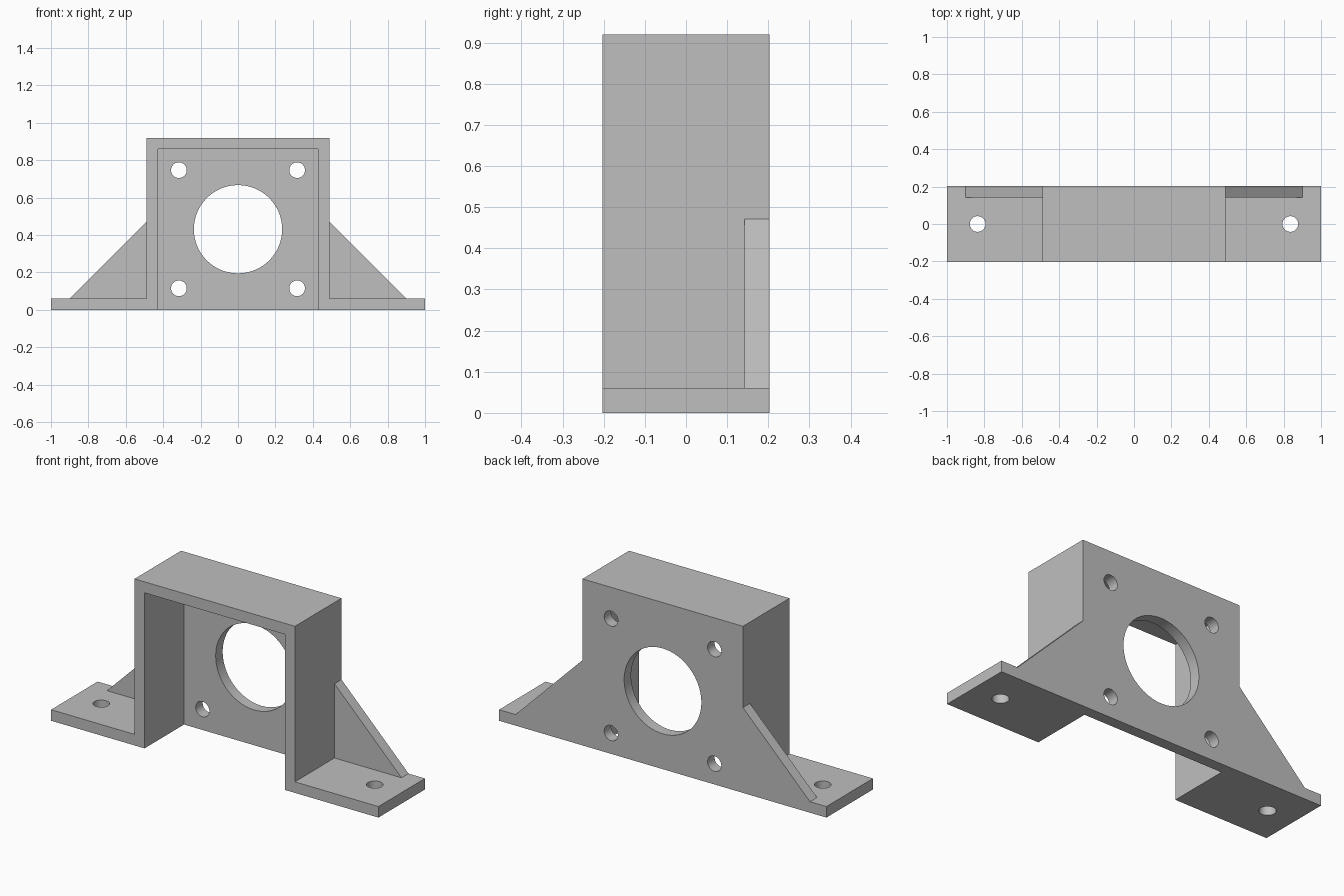
import bpy
import bmesh
from mathutils import Matrix, Vector

cube = bpy.data.objects.get("Cube")
if cube:
    bpy.data.objects.remove(cube, do_unlink=True)

HALF_DEPTH = 0.203   # half of the depth in y
WALL = 0.061         # sheet thickness
BOX_X = 0.49         # half width of the housing
TOP = 0.92           # total height
RIB_X, RIB_Z = 0.90, 0.471
BORE_Z = 0.431

grey = bpy.data.materials.new("grey metal")
grey.use_nodes = True
colour = (0.52, 0.52, 0.52, 1)
grey.diffuse_color = colour
grey.node_tree.nodes["Principled BSDF"].inputs["Base Color"].default_value = colour


def link(name, bm):
    bmesh.ops.recalc_face_normals(bm, faces=bm.faces)
    mesh = bpy.data.meshes.new(name)
    bm.to_mesh(mesh)
    bm.free()
    mesh.materials.append(grey)
    obj = bpy.data.objects.new(name, mesh)
    bpy.context.collection.objects.link(obj)
    return obj


def extrude_outline(name, points, y0, y1):
    """Extrude an x-z outline from y0 to y1."""
    bm = bmesh.new()
    face = bm.faces.new([bm.verts.new((x, y0, z)) for x, z in points])
    out = bmesh.ops.extrude_face_region(bm, geom=[face])
    verts = [v for v in out["geom"] if isinstance(v, bmesh.types.BMVert)]
    bmesh.ops.translate(bm, verts=verts, vec=(0, y1 - y0, 0))
    return link(name, bm)


def drill(name, centre, radius, axis, length, sides):
    """Cylinder used as a hole cutter."""
    bm = bmesh.new()
    turn = Vector((0, 0, 1)).rotation_difference(Vector(axis)).to_matrix().to_4x4()
    bmesh.ops.create_cone(bm, cap_ends=True, segments=sides, radius1=radius,
                          radius2=radius, depth=length,
                          matrix=Matrix.Translation(centre) @ turn)
    return link(name, bm)


def apply_boolean(target, other, operation):
    mod = target.modifiers.new(operation.lower(), "BOOLEAN")
    mod.operation = operation
    mod.solver = "EXACT"
    mod.object = other
    bpy.context.view_layer.objects.active = target
    bpy.ops.object.modifier_apply(modifier=mod.name)
    bpy.data.objects.remove(other, do_unlink=True)


# Housing with side flanges: a hat-shaped outline, mirrored
right_half = [(1, 0), (1, WALL), (BOX_X, WALL), (BOX_X, TOP)]
outline = right_half + [(-x, z) for x, z in reversed(right_half)]
bracket = extrude_outline("motor_bracket", outline, -HALF_DEPTH, HALF_DEPTH)

# Triangular ribs flush with the back
for side in (-1, 1):
    inset = BOX_X - WALL / 2
    rib = [(RIB_X, WALL), (BOX_X, RIB_Z), (inset, RIB_Z),
           (inset, WALL / 2), (RIB_X, WALL / 2)]
    apply_boolean(bracket, extrude_outline(
        "rib", [(side * x, z) for x, z in rib],
        HALF_DEPTH - WALL, HALF_DEPTH), "UNION")

# Pocket open at the front and below
inner = BOX_X - WALL
pocket = [(-inner, -0.2), (inner, -0.2), (inner, TOP - WALL), (-inner, TOP - WALL)]
apply_boolean(bracket, extrude_outline("pocket", pocket, -0.5, HALF_DEPTH - WALL),
              "DIFFERENCE")

# Central bore and four screw holes in the back plate, one hole per flange
back = HALF_DEPTH - WALL / 2
holes = [((0, back, BORE_Z), 0.236, (0, 1, 0), 64)]
for side in (-1, 1):
    holes.append(((side * 0.836, 0, WALL / 2), 0.042, (0, 0, 1), 32))
    for up in (-1, 1):
        holes.append(((side * 0.316, back, BORE_Z + up * 0.316), 0.042, (0, 1, 0), 32))
for centre, radius, axis, sides in holes:
    apply_boolean(bracket, drill("hole", centre, radius, axis, 0.2, sides), "DIFFERENCE")

# Smooth bores with sharp edges elsewhere
bpy.ops.object.select_all(action="DESELECT")
bracket.select_set(True)
bpy.context.view_layer.objects.active = bracket
bpy.ops.object.shade_smooth_by_angle(angle=0.5)
